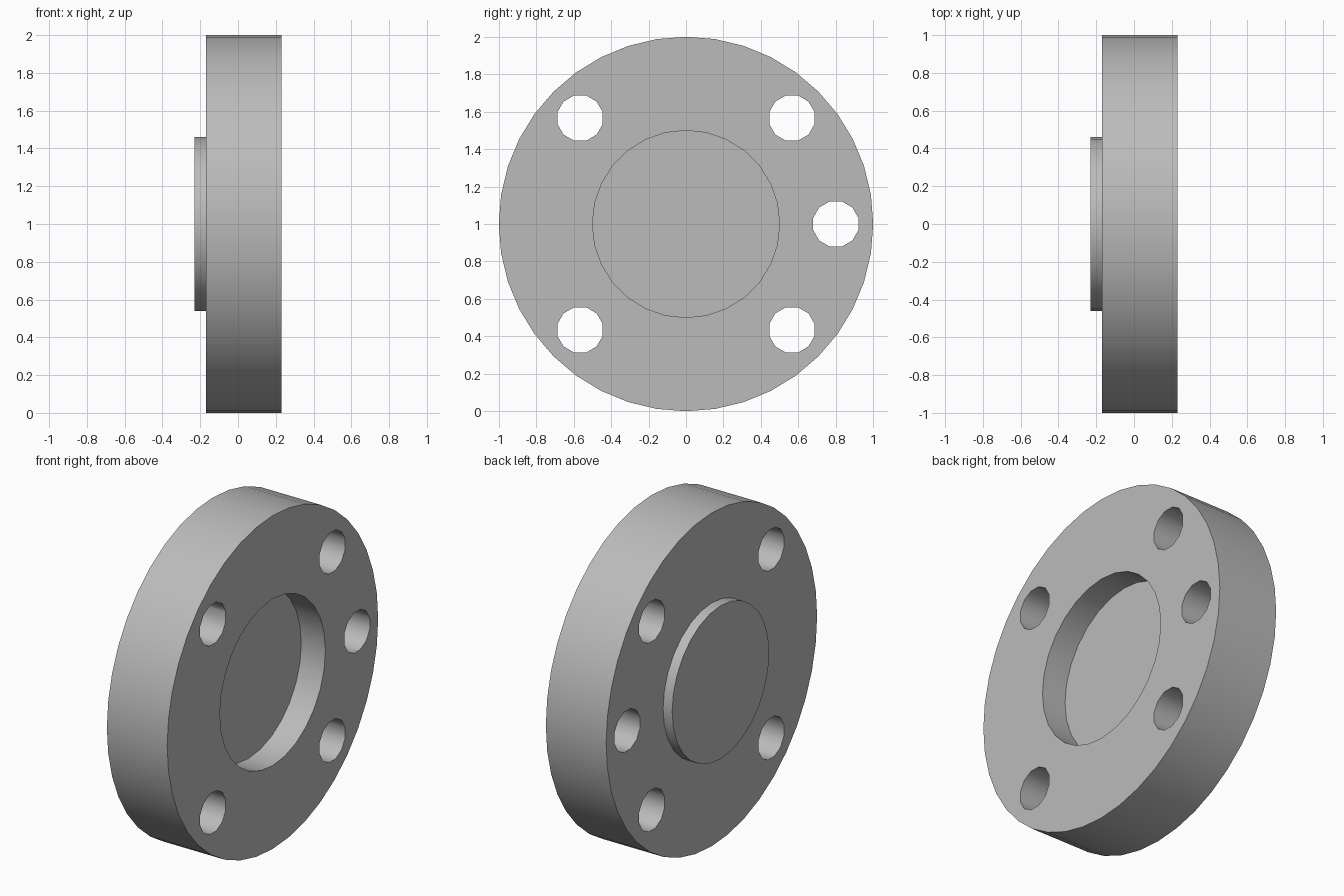
import bpy
from math import cos, sin, pi, radians

cube = bpy.data.objects.get("Cube")
if cube:
    bpy.data.objects.remove(cube, do_unlink=True)

steel = bpy.data.materials.new("plain grey")
steel.use_nodes = True
grey = (0.50, 0.50, 0.50, 1)
steel.diffuse_color = grey
steel.node_tree.nodes["Principled BSDF"].inputs["Base Color"].default_value = grey


def disc(name, radius, x0, x1, sides, y=0, z=1, turn=0.0):
    """Closed cylinder along x, from x0 to x1."""
    verts = []
    for x in (x0, x1):
        for i in range(sides):
            a = 2 * pi * (i + turn) / sides
            verts.append((x, y + radius * cos(a), z + radius * sin(a)))
    faces = [list(range(sides))[::-1], list(range(sides, 2 * sides))]
    for i in range(sides):
        j = (i + 1) % sides
        faces.append((i, j, j + sides, i + sides))
    mesh = bpy.data.meshes.new(name)
    mesh.from_pydata(verts, [], faces)
    mesh.materials.append(steel)
    obj = bpy.data.objects.new(name, mesh)
    bpy.context.collection.objects.link(obj)
    return obj


def combine(target, tool, operation):
    """Apply a boolean and discard the tool."""
    mod = target.modifiers.new(operation.lower(), 'BOOLEAN')
    mod.operation = operation
    mod.solver = 'EXACT'
    mod.object = tool
    tool.hide_render = True
    bpy.context.view_layer.objects.active = target
    bpy.ops.object.modifier_apply(modifier=mod.name)
    bpy.data.objects.remove(tool, do_unlink=True)


# Flange body with a raised boss on one side and a socket on the other
flange = disc("flange", 1.0, -0.17, 0.23, 40)
combine(flange, disc("boss", 0.46, -0.23, -0.1, 28), 'UNION')
combine(flange, disc("socket_cutter", 0.5, 0.07, 0.4, 28), 'DIFFERENCE')

# Bolt holes: four on the diagonals, one extra at the back
for degrees in (0, 45, 135, 225, 315):
    a = radians(degrees)
    hole = disc("hole_cutter", 0.125, -0.5, 0.5, 12, 0.8 * cos(a), 1 + 0.8 * sin(a), 0.5)
    combine(flange, hole, 'DIFFERENCE')

# Smooth round walls with crisp rims
for o in bpy.context.selected_objects:
    o.select_set(False)
flange.select_set(True)
bpy.context.view_layer.objects.active = flange
bpy.ops.object.shade_smooth_by_angle(angle=radians(35))
